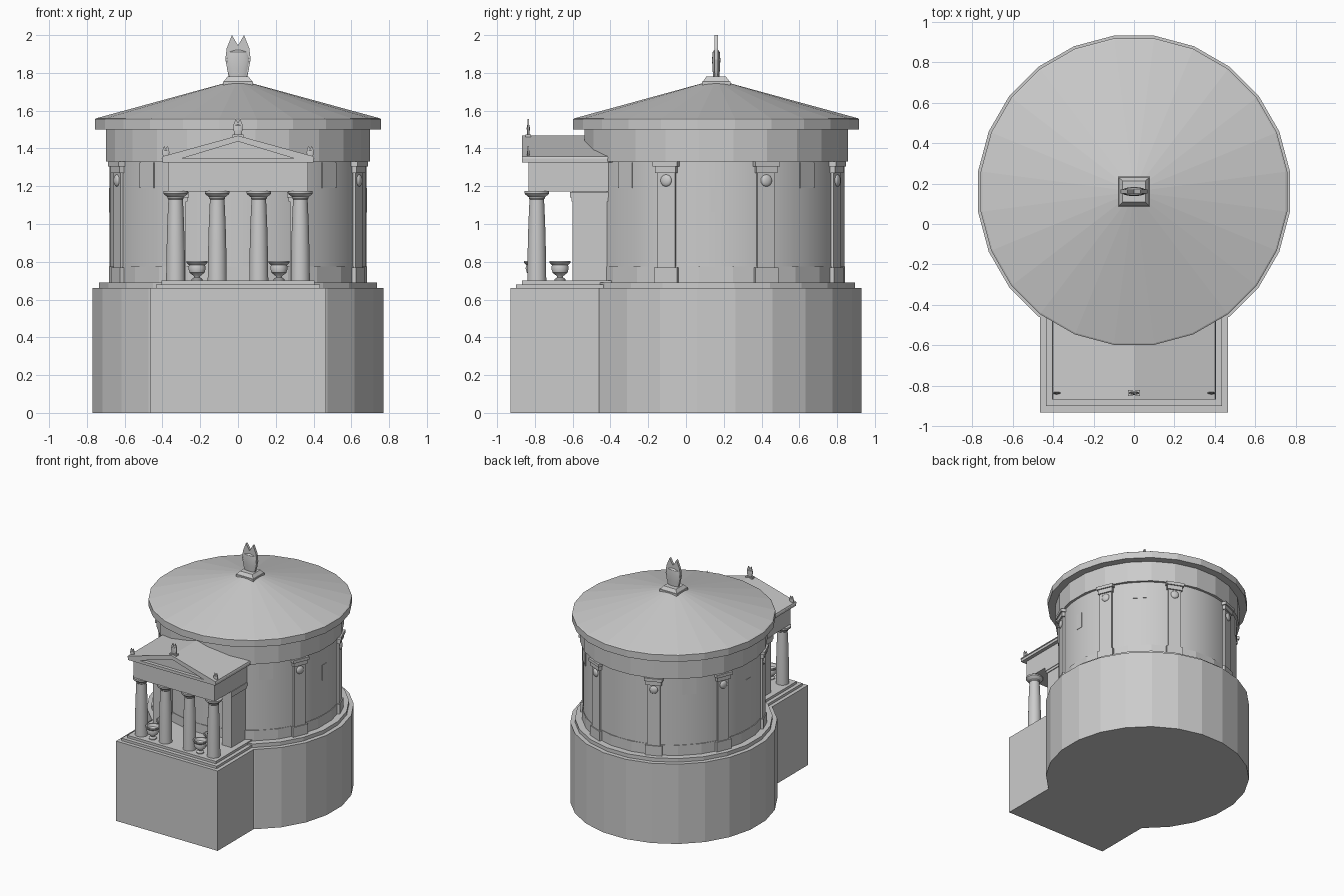
import bpy, bmesh, math
from mathutils import Matrix

old = bpy.data.objects.get("Cube")
if old:
    bpy.data.objects.remove(old, do_unlink=True)

stone = bpy.data.materials.new("pale_grey_stone")
stone.use_nodes = True
stone.diffuse_color = (0.6, 0.6, 0.6, 1)
stone.node_tree.nodes["Principled BSDF"].inputs["Base Color"].default_value = (0.6, 0.6, 0.6, 1)

CY = 0.16          # rotunda centre along y
SIDES = 24


def finish(name, bm, smooth=False):
    bmesh.ops.remove_doubles(bm, verts=bm.verts, dist=1e-5)
    bmesh.ops.recalc_face_normals(bm, faces=bm.faces)
    mesh = bpy.data.meshes.new(name)
    bm.to_mesh(mesh)
    bm.free()
    mesh.materials.append(stone)
    ob = bpy.data.objects.new(name, mesh)
    bpy.context.collection.objects.link(ob)
    if smooth:
        bpy.ops.object.select_all(action='DESELECT')
        ob.select_set(True)
        bpy.context.view_layer.objects.active = ob
        bpy.ops.object.shade_smooth_by_angle(angle=math.radians(35))
    return ob


def lathe(name, profile, x=0, y=CY, z=0, n=SIDES, smooth=False, squash=1):
    """Turn a (radius, height) profile round z; flats face the main axes."""
    bm = bmesh.new()
    vs = [bm.verts.new((r, 0, h)) for r, h in profile]
    es = [bm.edges.new(p) for p in zip(vs, vs[1:])]
    bmesh.ops.rotate(bm, verts=vs, matrix=Matrix.Rotation(math.pi / n, 3, 'Z'))
    bmesh.ops.spin(bm, geom=vs + es, cent=(0, 0, 0), axis=(0, 0, 1),
                   angle=2 * math.pi, steps=n)
    ob = finish(name, bm, smooth)
    ob.data.transform(Matrix.Translation((x, y, z)) @ Matrix.Diagonal((1, squash, 1, 1)))
    return ob


def drum(name, apothem, z0, z1, **kw):
    r = apothem / math.cos(math.pi / kw.get("n", SIDES))
    return lathe(name, [(0, z0), (r, z0), (r, z1), (0, z1)], **kw)


def box(name, x0, x1, y0, y1, z0, z1, turn=None, taper=1):
    bm = bmesh.new()
    bmesh.ops.create_cube(bm, size=1)
    for v in bm.verts:
        k = taper if v.co.z > 0 else 1
        v.co = ((x0 + x1) / 2 + v.co.x * (x1 - x0) * k,
                (y0 + y1) / 2 + v.co.y * (y1 - y0) * k,
                z0 if v.co.z < 0 else z1)
    ob = finish(name, bm)
    if turn is not None:
        ob.data.transform(Matrix.Translation((0, CY, 0)) @ Matrix.Rotation(turn, 4, 'Z'))
    return ob


def prism(name, outline, y0, y1):
    """Extrude an (x, z) outline along y."""
    bm = bmesh.new()
    face = bm.faces.new([bm.verts.new((x, y0, z)) for x, z in outline])
    out = bmesh.ops.extrude_face_region(bm, geom=[face])
    vs = [g for g in out["geom"] if isinstance(g, bmesh.types.BMVert)]
    bmesh.ops.translate(bm, verts=vs, vec=(0, y1 - y0, 0))
    return finish(name, bm)


def leaf_finial(name, x, y, z, s):
    """Flat forked leaf with a swelling body."""
    half = [(.045, 0), (.055, .03), (.067, .09), (.06, .15), (.032, .22)]
    outline = [(-a, h) for a, h in half] + [(0, .165)] + half[::-1]
    prism(name + "_leaf", [(x + a * s, z + h * s) for a, h in outline],
          y - .01 * s, y + .01 * s)
    body = [(0, 0), (.05, 0), (.058, .04), (.066, .09), (.056, .13), (0, .155)]
    lathe(name + "_body", [(r * s, h * s) for r, h in body], x, y, z,
          n=20, smooth=True, squash=.34)


# Rotunda: podium, steps, wall, frieze and conical roof
drum("podium", .77, 0, .66)
drum("podium_step", .735, .66, .69)
drum("wall_foot", .683, .69, .775)
drum("wall", .68, .69, 1.34, n=72, smooth=True)
drum("frieze", .698, 1.33, 1.5)
R = .757 / math.cos(math.pi / SIDES)
lathe("roof", [(0, 1.5), (R, 1.5), (R, 1.555), (R - .008, 1.56), (0, 1.765)])

# Roof finial on its pedestal
box("finial_plinth", -.08, .08, CY - .075, CY + .075, 1.735, 1.755)
box("finial_pedestal", -.075, .075, CY - .07, CY + .07, 1.755, 1.78, taper=.75)
leaf_finial("roof_finial", 0, CY, 1.78, 1)

# Pilasters round the wall, with capital and boss
for i in range(8):
    a = math.radians(22.5 + 45 * i)
    if i in (5, 6):
        continue
    box("pilaster_shaft", .64, .694, -.05, .05, .69, 1.3, turn=a)
    box("pilaster_base", .64, .702, -.065, .065, .69, .77, turn=a)
    box("pilaster_capital", .64, .705, -.06, .06, 1.27, 1.305, turn=a)
    box("pilaster_abacus", .64, .715, -.07, .07, 1.305, 1.33, turn=a)
    bm = bmesh.new()
    bmesh.ops.create_uvsphere(bm, u_segments=16, v_segments=8, radius=.032)
    boss = finish("pilaster_boss", bm, True)
    boss.data.transform(Matrix.Translation((.694 * math.cos(a), CY + .694 * math.sin(a), 1.23))
                        @ Matrix.Rotation(a, 4, 'Z') @ Matrix.Diagonal((.45, 1, 1, 1)))

# Thin wall plaques between pilasters
for deg in (-45, 45, 135, 225):
    box("wall_plaque", .676, .684, -.053, .053, 1.19, 1.325, turn=math.radians(deg))
for deg in (0, 180):
    box("wall_tablet", .676, .683, -.03, .03, 1.06, 1.19, turn=math.radians(deg))

# Portico base and steps
box("portico_podium", -.465, .465, -.93, -.2, 0, .66)
box("portico_lower_step", -.435, .435, -.9, -.2, .66, .68)
box("portico_upper_step", -.405, .405, -.868, -.2, .68, .70)

# Portico columns
column = [(0, 0), (.051, 0), (.049, .15), (.045, .3), (.039, .43), (.043, .435),
          (.043, .442), (.06, .455), (.066, .462), (.066, .475), (0, .475)]
for x in (-.33, -.11, .11, .33):
    lathe("column", column, x, -.79, .70, n=20, smooth=True)

# Side walls behind the columns, and urns
urn = [(0, 0), (.03, 0), (.03, .008), (.015, .018), (.018, .025), (.04, .042), (.047, .065),
       (.043, .082), (.056, .095), (.056, .103), (.046, .103), (.036, .08), (0, .06)]
for s in (-1, 1):
    box("side_wall", *sorted((s * .275, s * .36)), -.6, -.3, .70, 1.18)
    box("side_wall_capital", *sorted((s * .268, s * .367)), -.607, -.3, 1.12, 1.14)
    box("side_wall_abacus", *sorted((s * .26, s * .372)), -.615, -.3, 1.14, 1.17)
    for y in (-.667, -.803):
        lathe("urn", urn, s * .217, y, .70, n=20, smooth=True)

# Entablature and pediment
box("entablature", -.37, .37, -.835, -.3, 1.172, 1.325)
box("cornice", -.4, .4, -.868, -.37, 1.325, 1.348)
prism("tympanum", [(-.37, 1.346), (.37, 1.346), (0, 1.455)], -.84, -.37)
prism("gable_roof", [(-.405, 1.346), (-.3, 1.346), (0, 1.437), (.3, 1.346), (.405, 1.346),
                     (.4, 1.358), (0, 1.468), (-.4, 1.358)], -.868, -.37)

# Pediment ornaments
box("ridge_ornament_base", -.03, .03, -.85, -.82, 1.455, 1.474)
leaf_finial("ridge_ornament", 0, -.835, 1.472, .38)
for s in (-1, 1):
    leaf_finial("corner_ornament", s * .382, -.835, 1.352, .28)
